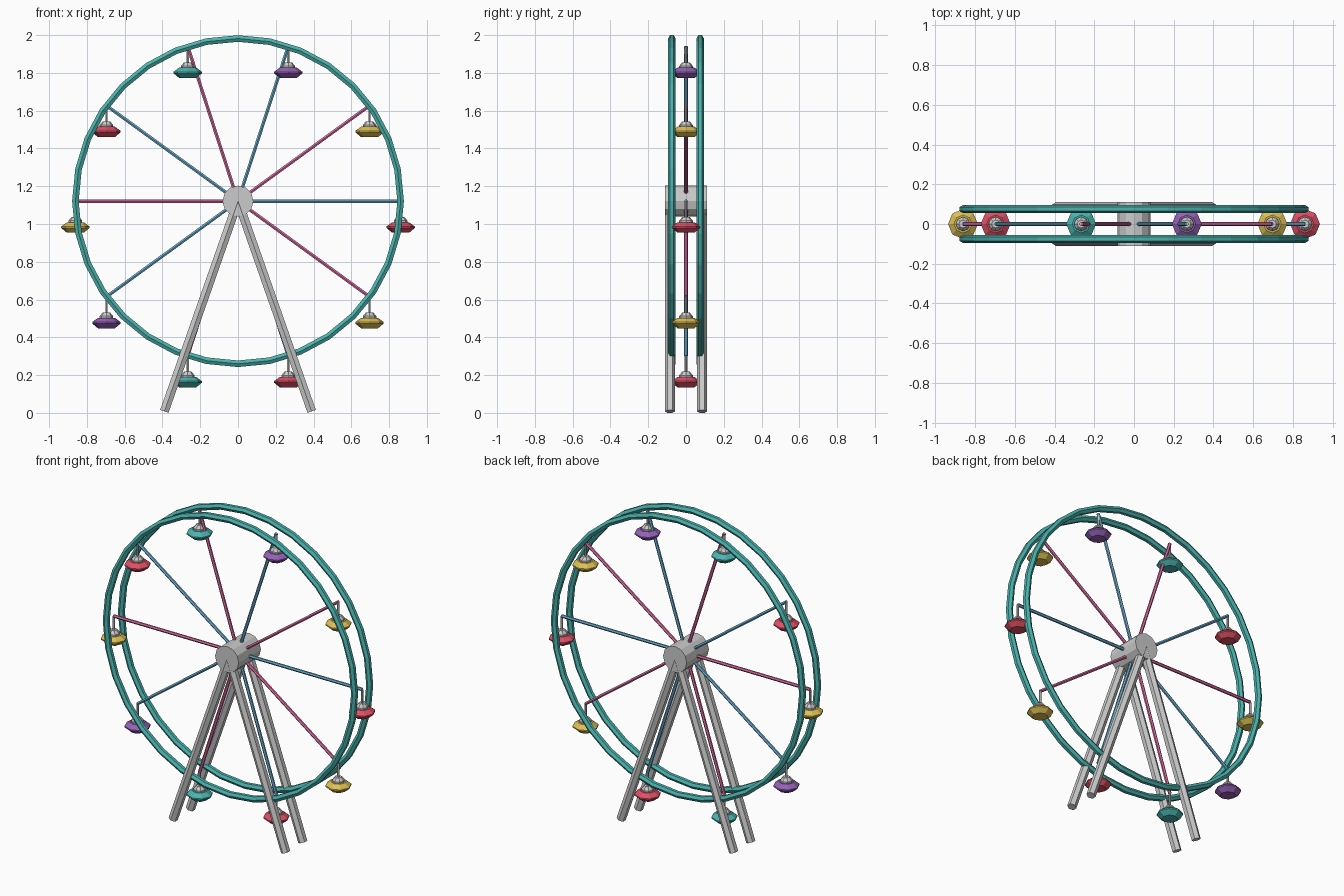
import bpy, bmesh
from math import sin, cos, pi, radians
from mathutils import Vector

if "Cube" in bpy.data.objects:
    bpy.data.objects.remove(bpy.data.objects["Cube"])

HUB = Vector((0, 0, 1.121))
WHEEL_R = 0.861


def material(name, rgb):
    m = bpy.data.materials.new(name)
    m.diffuse_color = (*rgb, 1)
    m.use_nodes = True
    m.node_tree.nodes["Principled BSDF"].inputs["Base Color"].default_value = m.diffuse_color
    return m


TEAL = material("teal", (0.07, 0.45, 0.42))
RED = material("red", (0.72, 0.08, 0.13))
YELLOW = material("yellow", (0.72, 0.52, 0.09))
PURPLE = material("purple", (0.30, 0.12, 0.47))
PINK = material("pink", (0.72, 0.15, 0.36))
BLUE = material("blue", (0.15, 0.42, 0.62))


def loft(name, rings, mat=None, closed=False):
    """Skin a list of equal-sized vertex rings; cap the ends unless closed."""
    bm = bmesh.new()
    rows = [[bm.verts.new(p) for p in ring] for ring in rings]
    n = len(rows[0])
    pairs = list(zip(rows, rows[1:]))
    if closed:
        pairs.append((rows[-1], rows[0]))
    else:
        bm.faces.new(rows[0][::-1])
        bm.faces.new(rows[-1])
    for a, b in pairs:
        for i in range(n):
            j = (i + 1) % n
            bm.faces.new((a[i], a[j], b[j], b[i]))
    bmesh.ops.recalc_face_normals(bm, faces=bm.faces)
    mesh = bpy.data.meshes.new(name)
    bm.to_mesh(mesh)
    bm.free()
    obj = bpy.data.objects.new(name, mesh)
    bpy.context.collection.objects.link(obj)
    if mat:
        mesh.materials.append(mat)
    return obj


def circle(centre, u, v, r, n):
    return [centre + r * (u * cos(2 * pi * i / n) + v * sin(2 * pi * i / n))
            for i in range(n)]


def rod(name, p, q, r, n=6, u=Vector((0, 1, 0)), mat=None):
    p, q = Vector(p), Vector(q)
    v = (q - p).normalized().cross(u)
    return loft(name, [circle(p, u, v, r, n), circle(q, u, v, r, n)], mat)


def turned(name, base, profile, n, mat=None):
    """Low-poly turned part about a vertical axis from (radius, height) pairs."""
    x, y = Vector((1, 0, 0)), Vector((0, 1, 0))
    return loft(name, [circle(base + Vector((0, 0, h)), x, y, r, n)
                       for r, h in profile], mat)


# Hub drum
rod("hub", HUB - Vector((0, 0.11, 0)), HUB + Vector((0, 0.11, 0)), 0.082, 12,
    Vector((0, 0, 1)))

# Two hexagonal-section rims and the A-frame legs on each side
for side, y in (("front", -1), ("back", 1)):
    rings = []
    for k in range(32):
        a = 2 * pi * k / 32
        out = Vector((cos(a), 0, sin(a)))
        centre = HUB + out * WHEEL_R + Vector((0, y * 0.075, 0))
        rings.append(circle(centre, Vector((0, 1, 0)), out, 0.02, 6))
    loft(side + "_rim", rings, TEAL, closed=True)
    for hand, x in (("left", -1), ("right", 1)):
        rod(f"{side}_{hand}_leg", (0, y * 0.085, HUB.z),
            (x * 0.39, y * 0.085, 0.008), 0.027)

# Spokes, each carrying a hanging saucer-shaped cabin
cabin_colours = (RED, YELLOW, PURPLE, TEAL)
for k in range(10):
    a = radians(36 * k)
    tip = HUB + WHEEL_R * Vector((cos(a), 0, sin(a)))
    rod(f"spoke_{k}", HUB, tip, 0.01, mat=(BLUE, PINK)[k % 2])
    rod(f"hanger_{k}", tip, tip - Vector((0, 0, 0.1)), 0.007)
    turned(f"cabin_roof_{k}", tip,
           [(0.036, -0.118), (0.036, -0.103), (0.02, -0.084)], 8)
    turned(f"cabin_{k}", tip,
           [(0.045, -0.167), (0.075, -0.142), (0.075, -0.134), (0.045, -0.112)],
           8, cabin_colours[k % 4])
